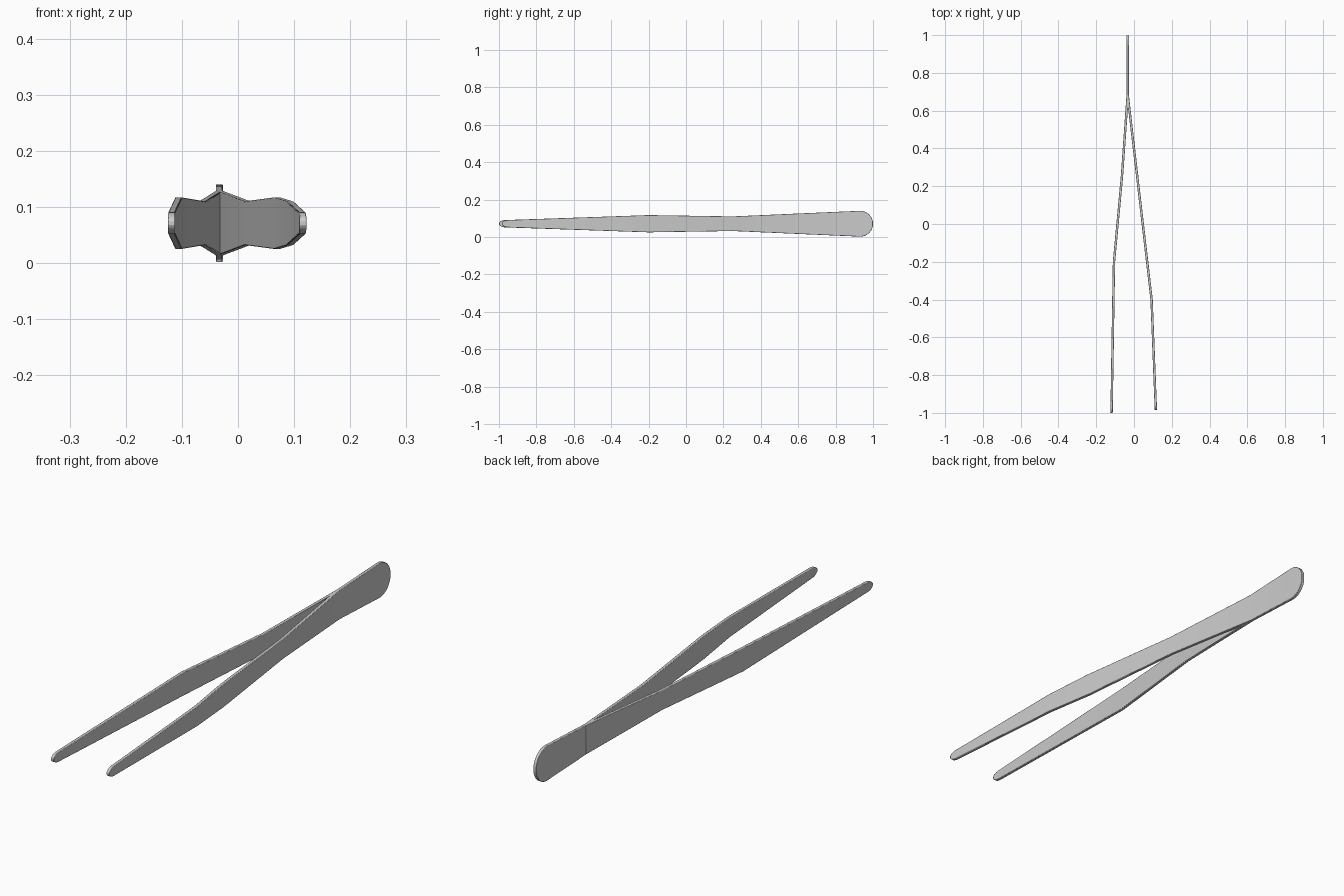
import bpy, bmesh, math
from mathutils import Vector

if "Cube" in bpy.data.objects:
    bpy.data.objects.remove(bpy.data.objects["Cube"])

ZC = 0.071       # centre height of the blade
THICK = 0.0125


def lerp(points, y):
    # linear interpolation through (y, value) pairs in descending y
    for (y0, v0), (y1, v1) in zip(points, points[1:]):
        if y >= y1:
            return v0 + (v1 - v0) * (y0 - y) / (y0 - y1)
    return points[-1][1]


def rounded(y_end, length, half, sign):
    # stations (y, half height) of a rounded end, from the extreme tip inwards
    out = []
    for i in range(9):
        a = math.radians(8 + 82 * i / 8)
        out.append((y_end - sign * length * (1 - math.sin(a)) , half * math.cos(math.radians(90) - a)))
    return out


def end_cap(y_end, length, half, sign):
    # elliptical end: half height grows from a short flat to the full blade
    return [(y_end - sign * length * (1 - math.cos(math.radians(a))),
             half * math.sin(math.radians(a))) for a in (10, 20, 30, 42, 54, 66, 78, 90)]


def blade(name, stations, path):
    # thin strip of varying height swept along a bent path
    bm = bmesh.new()
    pts = [Vector((lerp(path, y), y)) for y, h in stations]
    rings = []
    for i, (y, h) in enumerate(stations):
        d = (pts[min(i + 1, len(pts) - 1)] - pts[max(i - 1, 0)]).normalized()
        n = Vector((-d.y, d.x)) * THICK / 2
        rings.append([bm.verts.new((pts[i].x + s * n.x, y + s * n.y, ZC + t * h))
                      for s, t in ((1, 1), (1, -1), (-1, -1), (-1, 1))])
    for a, b in zip(rings, rings[1:]):
        for k in range(4):
            bm.faces.new((a[k], a[(k + 1) % 4], b[(k + 1) % 4], b[k]))
    bm.faces.new(rings[0])
    bm.faces.new(rings[-1])
    bmesh.ops.recalc_face_normals(bm, faces=bm.faces)
    me = bpy.data.meshes.new(name)
    bm.to_mesh(me)
    bm.free()
    ob = bpy.data.objects.new(name, me)
    bpy.context.collection.objects.link(ob)
    # softly rounded rim
    bev = ob.modifiers.new("rim", 'BEVEL')
    bev.width = 0.0035
    bev.segments = 2
    bev.limit_method = 'ANGLE'
    bev.angle_limit = math.radians(50)
    bpy.context.view_layer.objects.active = ob
    ob.select_set(True)
    bpy.ops.object.shade_smooth_by_angle(angle=math.radians(25))
    ob.select_set(False)
    return ob


heights = [(0.93, 0.069), (0.68, 0.058), (0.25, 0.039), (-0.2, 0.046), (-0.4, 0.039), (-0.96, 0.019)]
body = [(y, h) for y, h in heights[1:-1]]


def tip(y_end):
    return end_cap(y_end, 0.035, 0.0195, -1)[::-1]


# handle and right arm in one piece
blade("handle_and_right_arm",
      end_cap(1.0, 0.068, 0.069, 1) + body + tip(-0.985),
      [(1.01, -0.033), (0.68, -0.033), (-0.4, 0.093), (-0.99, 0.116)])

# left arm, joined to the handle at the fork
blade("left_arm",
      [(0.685, 0.058)] + body[1:] + tip(-1.0),
      [(0.69, -0.033), (0.25, -0.064), (-0.2, -0.106), (-1.01, -0.119)])
